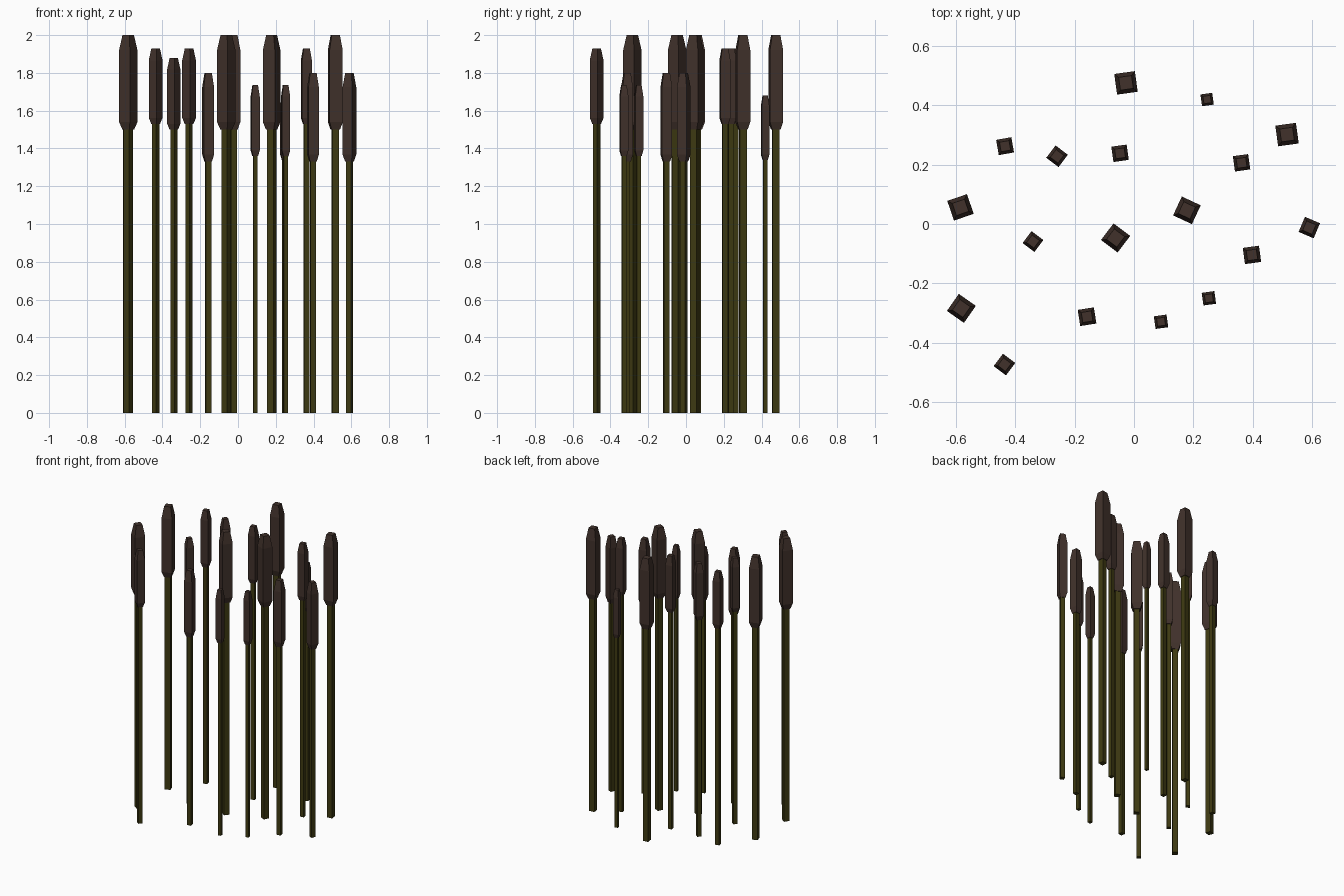
import bpy, bmesh
from math import radians
from mathutils import Matrix

if "Cube" in bpy.data.objects:
    bpy.data.objects.remove(bpy.data.objects["Cube"])


def material(name, rgb):
    m = bpy.data.materials.new(name)
    m.diffuse_color = (*rgb, 1)
    m.use_nodes = True
    m.node_tree.nodes["Principled BSDF"].inputs["Base Color"].default_value = m.diffuse_color
    return m


stem_mat = material("olive stem", (0.048, 0.042, 0.006))
head_mat = material("brown seed head", (0.052, 0.031, 0.024))


def square_loft(name, sections, x, y, angle, mat):
    """Stack square rings of (height, side), skin them and cap both ends."""
    bm = bmesh.new()
    rings = [[bm.verts.new((i * s / 2, j * s / 2, z))
              for i, j in ((-1, -1), (1, -1), (1, 1), (-1, 1))]
             for z, s in sections]
    for a, b in zip(rings, rings[1:]):
        for k in range(4):
            n = (k + 1) % 4
            bm.faces.new((a[k], a[n], b[n], b[k]))
    bm.faces.new(rings[0][::-1])
    bm.faces.new(rings[-1])
    bm.transform(Matrix.Rotation(radians(angle), 4, 'Z'))
    me = bpy.data.meshes.new(name)
    bm.to_mesh(me)
    bm.free()
    me.materials.append(mat)
    ob = bpy.data.objects.new(name, me)
    ob.location = (x, y, 0)
    bpy.context.collection.objects.link(ob)


def reed(x, y, angle, side, low, top):
    h = top - low
    # straight square stalk
    square_loft("stem", [(0, side * 0.53), (low + 0.02, side * 0.53)],
                x, y, angle, stem_mat)
    # seed head, tapered at both ends
    square_loft("seed_head",
                [(low, side * 0.64), (low + h * 0.08, side),
                 (top - h * 0.16, side), (top, side * 0.62)],
                x, y, angle, head_mat)


# head sizes: side, underside height, top height
BIG = (0.07, 1.50, 2.00)
TALL = (0.052, 1.53, 1.93)
MID = (0.05, 1.50, 1.88)
WIDE = (0.055, 1.33, 1.80)
SMALL = (0.043, 1.36, 1.735)
TINY = (0.04, 1.34, 1.68)

# reeds: x, y, turn, size
for x, y, turn, size in [
    (-0.027, 0.475, 8, BIG), (0.515, 0.301, 8, BIG), (-0.584, 0.056, 19, BIG),
    (0.178, 0.046, -25, BIG), (-0.062, -0.047, -37, BIG), (-0.581, -0.284, -35, BIG),
    (-0.434, 0.262, 10, TALL), (-0.259, 0.228, -37, TALL), (-0.047, 0.238, 8, TALL),
    (0.362, 0.206, 8, TALL), (-0.436, -0.473, -37, TALL), (-0.340, -0.059, -37, MID),
    (0.590, -0.012, -23, WIDE), (0.397, -0.104, 8, WIDE), (-0.158, -0.312, 9, WIDE),
    (0.252, -0.250, 8, SMALL), (0.091, -0.329, 8, SMALL), (0.246, 0.419, 8, TINY),
]:
    reed(x, y, turn, *size)
